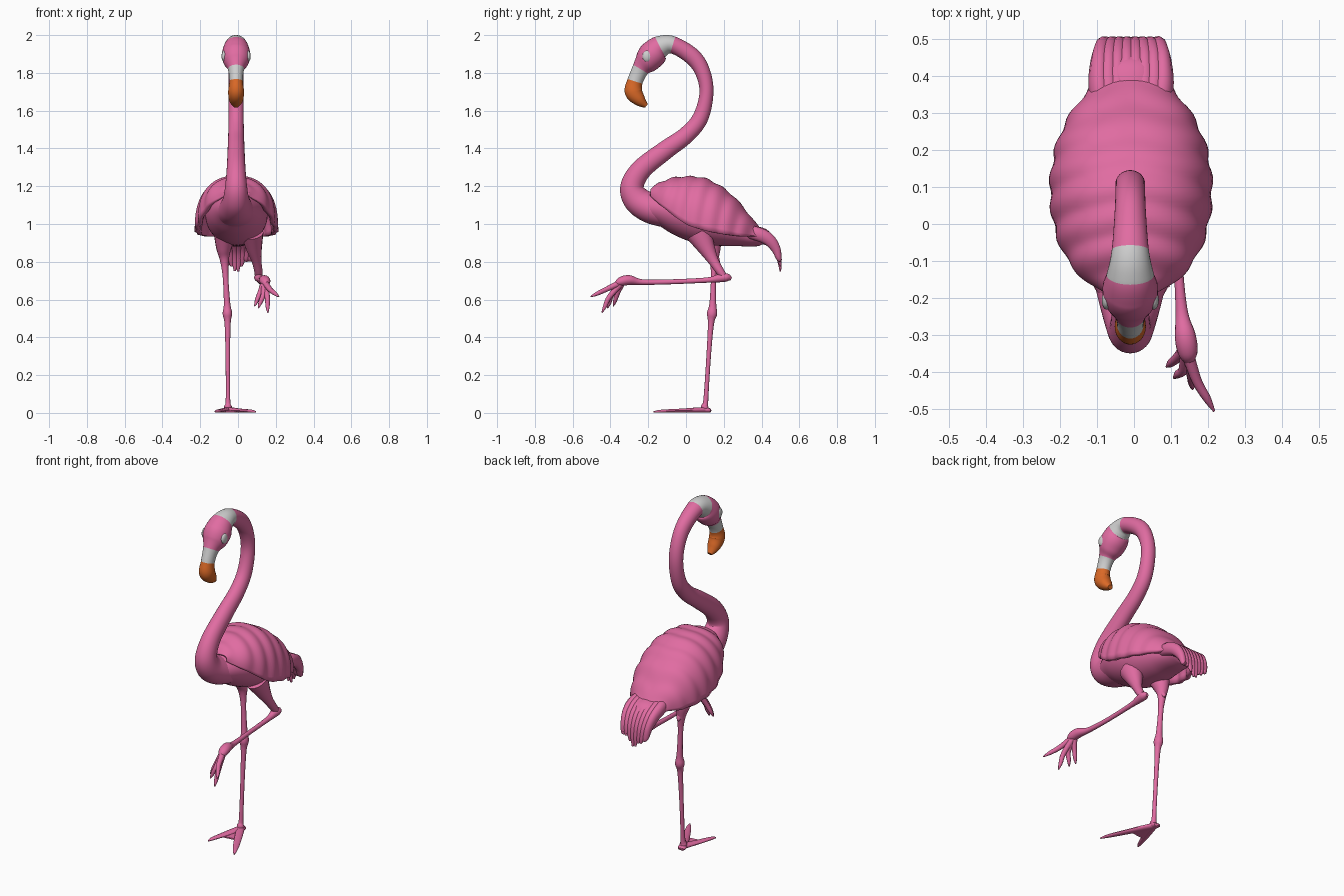
import bpy, bmesh, math, random
from mathutils import Vector

random.seed(4)


def material(name, rgb):
    m = bpy.data.materials.new(name)
    m.diffuse_color = (*rgb, 1)
    return m


PINK = material("pink plumage", (0.75, 0.15, 0.36))
WHITE = material("pale grey", (0.62, 0.62, 0.62))
ORANGE = material("orange beak", (0.70, 0.14, 0.02))


def spline(a, b, c, d, t):
    return tuple(0.5 * (2 * q + (r - p) * t + (2 * p - 5 * q + 4 * r - s) * t * t
                        + (3 * q - p - 3 * r + s) * t ** 3) for p, q, r, s in zip(a, b, c, d))


def resample(rows, steps):
    out = []
    for i in range(len(rows) - 1):
        a, d = rows[max(i - 1, 0)], rows[min(i + 2, len(rows) - 1)]
        out += [(spline(a, rows[i], rows[i + 1], d, k / steps), i) for k in range(steps)]
    return out + [(tuple(rows[-1]), len(rows) - 2)]


def finish(name, bm, mats):
    bmesh.ops.recalc_face_normals(bm, faces=bm.faces)
    me = bpy.data.meshes.new(name)
    bm.to_mesh(me)
    bm.free()
    for m in mats:
        me.materials.append(m)
    ob = bpy.data.objects.new(name, me)
    bpy.context.collection.objects.link(ob)
    bpy.ops.object.select_all(action='DESELECT')
    ob.select_set(True)
    bpy.context.view_layer.objects.active = ob
    bpy.ops.object.shade_smooth_by_angle(angle=math.radians(50))
    return ob


def loft(name, rows, mats=(PINK,), seg_mats=None, sides=20, steps=6):
    """Smooth tube through rows of (x, y, z, side radius, in-plane radius)."""
    pts = resample(rows, steps)
    pos = [Vector(p[:3]) for p, _ in pts]
    bm, rings = bmesh.new(), []
    for i, (p, _) in enumerate(pts):
        t = (pos[min(i + 1, len(pos) - 1)] - pos[max(i - 1, 0)]).normalized()
        s = (Vector((1, 0, 0)) - t * t.x).normalized()
        n = t.cross(s)
        rx, rn = max(p[3], 0.002), max(p[4], 0.002)
        ring = []
        for k in range(sides):
            a = math.tau * k / sides
            ring.append(bm.verts.new(pos[i] + s * rx * math.cos(a) + n * rn * math.sin(a)))
        rings.append(ring)
    for i in range(len(rings) - 1):
        for k in range(sides):
            j = (k + 1) % sides
            f = bm.faces.new((rings[i][k], rings[i][j], rings[i + 1][j], rings[i + 1][k]))
            f.material_index = seg_mats[pts[i][1]] if seg_mats else 0
    for ring, idx in ((rings[0], 0), (rings[-1], -1)):
        f = bm.faces.new(ring)
        f.material_index = seg_mats[idx] if seg_mats else 0
    return finish(name, bm, mats)


# Neck, head and beak: one sweep, coloured by section
neck = [(-.10, 1.06, .11, .08), (-.19, 1.085, .09, .08), (-.26, 1.13, .07, .073),
        (-.285, 1.20, .058, .062), (-.235, 1.29, .05, .055), (-.11, 1.39, .045, .05),
        (0, 1.47, .042, .045), (.075, 1.56, .04, .042), (.108, 1.69, .04, .037),
        (.09, 1.80, .04, .04), (.035, 1.885, .042, .045), (-.07, 1.948, .05, .046),
        (-.137, 1.937, .064, .06), (-.175, 1.90, .075, .074), (-.208, 1.86, .068, .066),
        (-.24, 1.82, .043, .046), (-.27, 1.755, .036, .041), (-.277, 1.70, .042, .047),
        (-.245, 1.655, .036, .033), (-.21, 1.625, .015, .012)]
loft("neck_head_beak", [(-.01, *r) for r in neck], (PINK, WHITE, ORANGE),
     [0] * 11 + [1] + [0] * 3 + [1] + [2] * 3, sides=32, steps=8)

# Eye patches
for side, word in ((-1, "left"), (1, "right")):
    bm = bmesh.new()
    bmesh.ops.create_uvsphere(bm, u_segments=20, v_segments=12, radius=1)
    for v in bm.verts:
        v.co = Vector((v.co.x * .013 + side * .064 - .01, v.co.y * .026 - .205, v.co.z * .03 + 1.888))
    finish(word + "_eye", bm, (WHITE,))

# Body core
body = [(-.24, 1.09, .06, .06), (-.15, 1.085, .11, .085), (-.05, 1.07, .15, .125),
        (.05, 1.05, .165, .145), (.15, 1.02, .155, .138), (.25, .98, .125, .105),
        (.34, .94, .095, .062), (.41, .93, .08, .045), (.45, .90, .05, .02)]
loft("body", [(-.008, *r) for r in body], sides=36)

# Folded wings: an arch over the back (y, top z, edge z, half width), gently rippled
arch = [(-.18, 1.175, 1.15, .06), (-.14, 1.205, 1.11, .12), (-.08, 1.23, 1.06, .168),
        (0, 1.24, 1.0, .197), (.1, 1.23, .965, .207), (.2, 1.175, .945, .193),
        (.28, 1.10, .935, .16), (.35, 1.01, .935, .11), (.39, .965, .93, .08)]
bm, prev = bmesh.new(), None
for (y, top, edge, w), _ in resample(arch, 8):
    row = []
    for k in range(41):
        u = k / 20 - 1
        a = u * math.pi / 2
        ripple = .004 * math.sin(y * 75 + 5 * abs(u))
        x = (w + ripple) * math.copysign(abs(math.sin(a)) ** .85, a)
        z = edge + (top - edge + ripple) * math.cos(a) ** .85 if abs(u) < 1 else edge
        row.append(bm.verts.new((x - .008, y, z)))
    if prev:
        for k in range(40):
            bm.faces.new((prev[k], prev[k + 1], row[k + 1], row[k]))
    prev = row
wings = finish("folded_wings", bm, (PINK,))
mod = wings.modifiers.new("thickness", 'SOLIDIFY')
mod.thickness, mod.offset = .024, 0

# Tail feathers fanned side by side and drooping
for i in range(8):
    u = (i - 3.5) / 3.5
    drop = .75 + .05 * abs(u) + random.uniform(-.01, .025)
    x = -.008
    loft(f"tail_feather_{i + 1}", [
        (x + u * .07, .29, .965, .03, .03), (x + u * .085, .37, .95, .03, .038),
        (x + u * .085, .435, .92, .025, .035), (x + u * .078, .475, .87, .021, .026),
        (x + u * .07, .493, .815, .018, .014), (x + u * .06, .5, drop, .006, .004)], sides=10)

# Standing leg
loft("standing_leg", [
    (-.07, .12, .95, .06, .07), (-.075, .14, .87, .04, .045), (-.072, .148, .81, .024, .024),
    (-.066, .146, .72, .015, .014), (-.058, .142, .58, .017, .018), (-.056, .138, .525, .025, .027),
    (-.055, .132, .47, .016, .016), (-.054, .12, .30, .012, .012), (-.053, .105, .07, .012, .013),
    (-.053, .1, .035, .02, .02), (-.053, .1, .008, .02, .02)], sides=16)
loft("thigh_tuft", [(-.07, .13, .86, .02, .02), (-.07, .16, .815, .018, .018),
                    (-.07, .178, .795, .004, .004)], sides=10)

# Standing foot: two long toes joined by a web
for word, tx, ty in (("outer", -.12, -.11), ("inner", .094, -.17)):
    dx, dy = tx + .053, ty - .1
    loft(word + "_toe", [(-.053 - dx * .1, .13, .01, .01, .008), (-.053, .1, .016, .022, .014),
                         (-.053 + dx * .5, .1 + dy * .5, .012, .02, .01),
                         (-.053 + dx * .85, .1 + dy * .85, .009, .013, .008),
                         (tx, ty, .005, .003, .004)], sides=12)
loft("foot_web", [(-.053, .1, .009, .012, .005), (-.046, .04, .008, .038, .005),
                  (-.038, -.02, .007, .062, .004)], sides=12)

# Raised leg: thigh, then level shank
loft("raised_thigh", [
    (.075, .07, .95, .06, .07), (.085, .11, .87, .042, .045), (.098, .145, .805, .026, .028),
    (.108, .18, .75, .022, .022), (.11, .205, .715, .02, .018)], sides=16)
loft("raised_shank", [
    (.108, .24, .71, .008, .008), (.109, .215, .717, .024, .022), (.111, .17, .712, .021, .021),
    (.113, .11, .703, .014, .014), (.118, -.08, .694, .012, .013), (.128, -.23, .692, .016, .015),
    (.138, -.30, .703, .028, .026), (.145, -.345, .695, .027, .024), (.148, -.37, .68, .014, .012)],
     sides=16)

# Raised toes
for i, (mid, tip) in enumerate((((.168, -.42, .655), (.216, -.505, .615)),
                                ((.155, -.405, .615), (.158, -.445, .53)),
                                ((.135, -.39, .63), (.108, -.415, .555)),
                                ((.118, -.36, .64), (.088, -.385, .565)))):
    loft(f"raised_toe_{i + 1}", [(.14, -.335, .695, .018, .018), (*mid, .014, .014),
                                 (*(Vector(mid).lerp(Vector(tip), .6)), .011, .011),
                                 (*tip, .003, .003)], sides=10)
